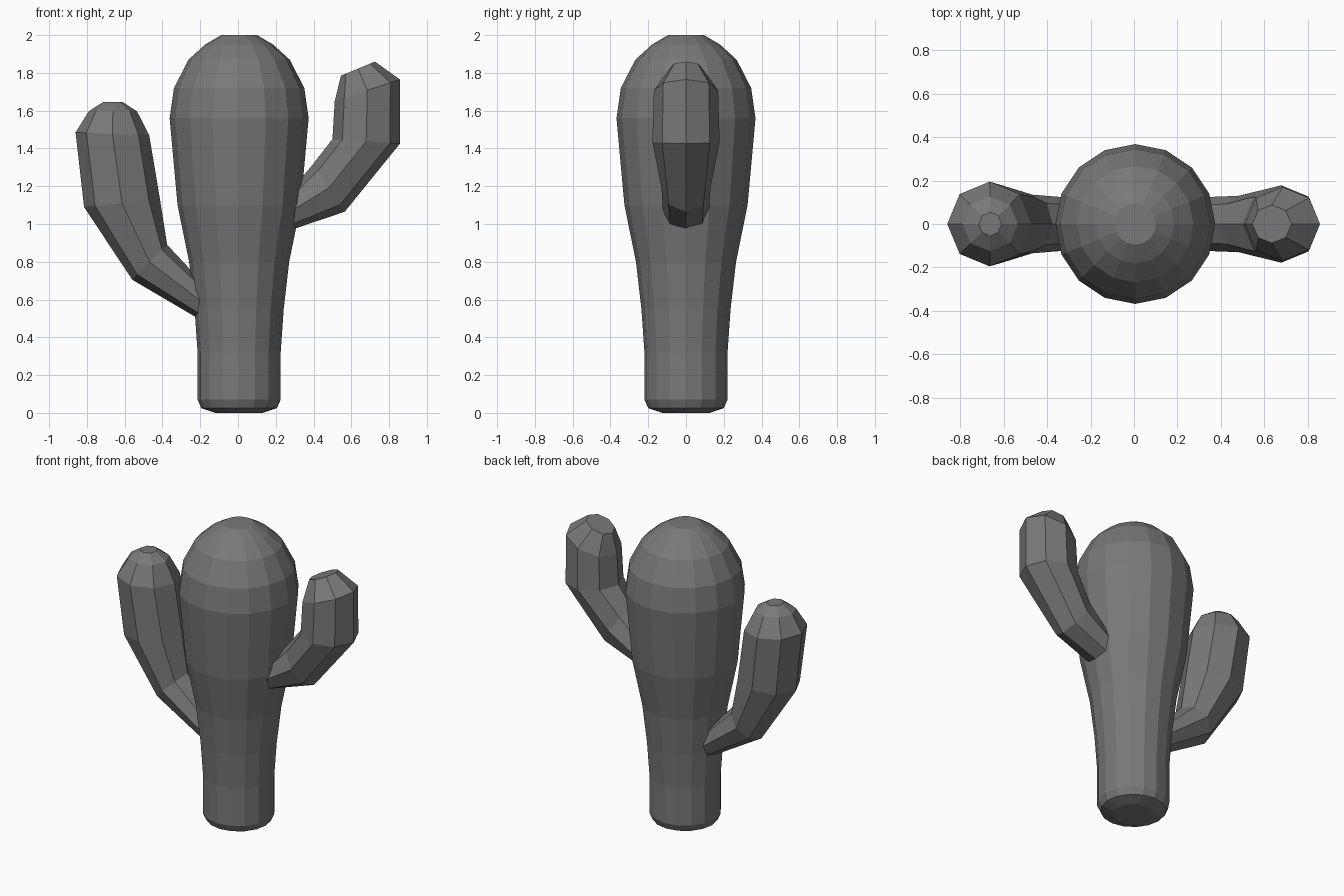
import bpy, bmesh
from math import cos, sin, tau

if "Cube" in bpy.data.objects:
    bpy.data.objects.remove(bpy.data.objects["Cube"])

# Dark grey skin shared by all parts
skin = bpy.data.materials.new("dark_grey")
skin.diffuse_color = (0.19, 0.19, 0.19, 1)
skin.use_nodes = True
skin.node_tree.nodes["Principled BSDF"].inputs["Base Color"].default_value = skin.diffuse_color


def loft(name, rings, sides):
    """Skin rings given as (outer_x, outer_z, inner_x, inner_z, half_width_y)."""
    bm = bmesh.new()
    loops = []
    for ox, oz, ix, iz, w in rings:
        cx, cz, dx, dz = (ox + ix) / 2, (oz + iz) / 2, (ox - ix) / 2, (oz - iz) / 2
        loops.append([bm.verts.new((cx + dx * cos(tau * i / sides),
                                    w * sin(tau * i / sides),
                                    cz + dz * cos(tau * i / sides)))
                      for i in range(sides)])
    for a, b in zip(loops, loops[1:]):
        for i in range(sides):
            j = (i + 1) % sides
            bm.faces.new((a[i], a[j], b[j], b[i]))
    bm.faces.new(loops[0])
    bm.faces.new(loops[-1])
    bmesh.ops.recalc_face_normals(bm, faces=bm.faces)
    mesh = bpy.data.meshes.new(name)
    bm.to_mesh(mesh)
    bm.free()
    mesh.materials.append(skin)
    obj = bpy.data.objects.new(name, mesh)
    bpy.context.collection.objects.link(obj)
    return obj


# Trunk: (radius, height) profile, slightly club shaped with a domed top
profile = [(0.125, 0), (0.2, 0.025), (0.22, 0.07), (0.22, 0.32), (0.236, 0.55),
           (0.265, 0.8), (0.326, 1.1), (0.368, 1.56), (0.345, 1.72),
           (0.268, 1.87), (0.18, 1.95), (0.095, 2.0)]
loft("trunk", [(r + 0.006, z, 0.006 - r, z, r) for r, z in profile], 16)

# Left arm: low, long, with a rounded tip
loft("left_arm", [(-0.16, 0.47, -0.16, 0.66, 0.11),
                  (-0.56, 0.705, -0.375, 0.89, 0.135),
                  (-0.815, 1.09, -0.413, 1.13, 0.18),
                  (-0.86, 1.485, -0.47, 1.47, 0.195),
                  (-0.79, 1.597, -0.535, 1.597, 0.125),
                  (-0.715, 1.645, -0.61, 1.645, 0.055)], 8)

# Right arm: higher, shorter, with a tilted tip
loft("right_arm", [(0.24, 0.955, 0.24, 1.13, 0.12),
                   (0.565, 1.065, 0.40, 1.32, 0.13),
                   (0.857, 1.425, 0.50, 1.45, 0.178),
                   (0.857, 1.765, 0.512, 1.65, 0.17),
                   (0.725, 1.86, 0.545, 1.785, 0.088)], 8)
